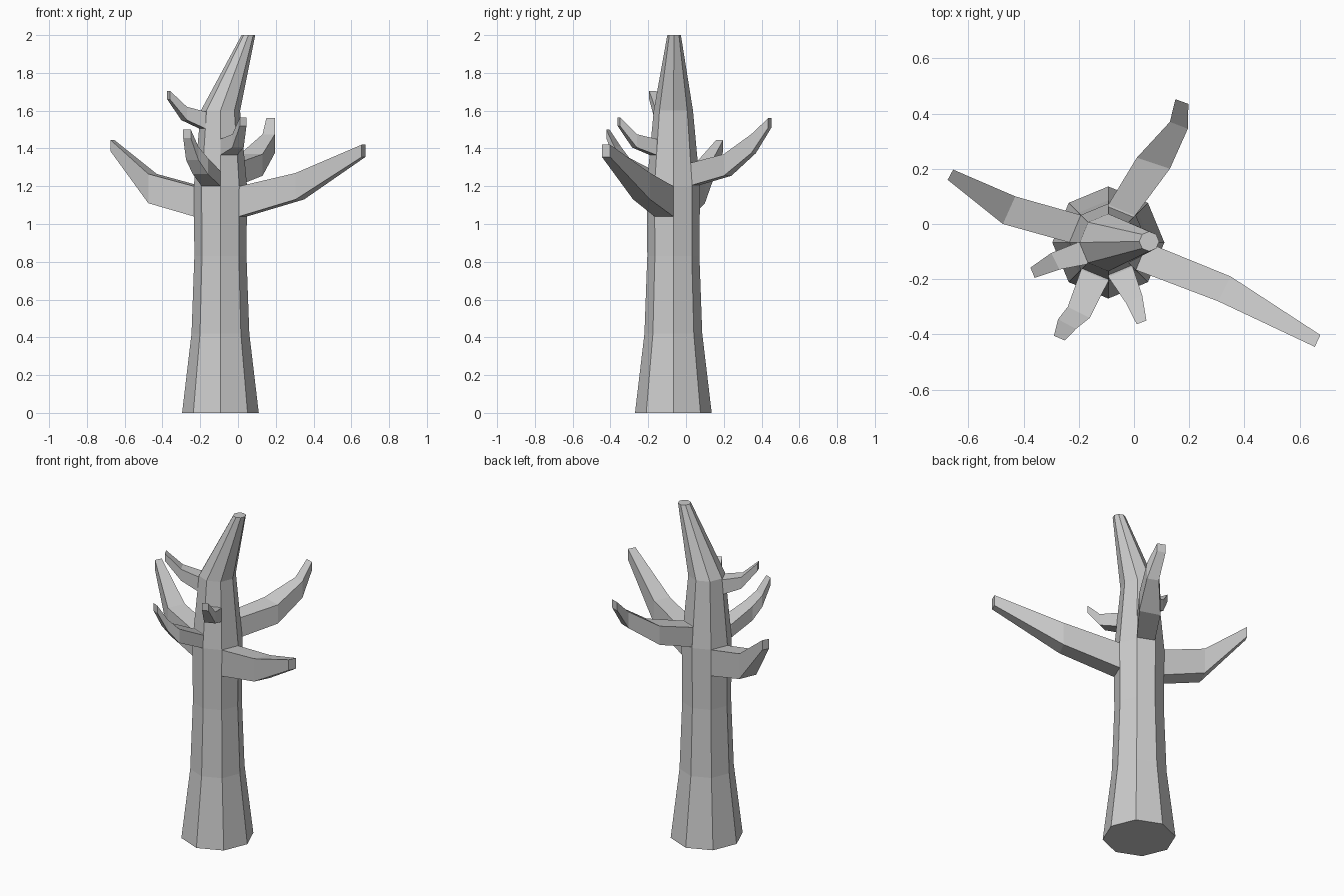
import bpy, bmesh
from math import cos, sin, pi

if "Cube" in bpy.data.objects:
    bpy.data.objects.remove(bpy.data.objects["Cube"])

CX, CY = -0.093, -0.067   # trunk axis


def loft(name, rings):
    """Skin a stack of equal-sized vertex rings and cap both ends."""
    bm = bmesh.new()
    vs = [[bm.verts.new(p) for p in r] for r in rings]
    n = len(rings[0])
    for a, b in zip(vs, vs[1:]):
        for i in range(n):
            j = (i + 1) % n
            bm.faces.new((a[i], a[j], b[j], b[i]))
    bm.faces.new(vs[0][::-1])
    bm.faces.new(vs[-1])
    bmesh.ops.recalc_face_normals(bm, faces=bm.faces)
    me = bpy.data.meshes.new(name)
    bm.to_mesh(me)
    bm.free()
    ob = bpy.data.objects.new(name, me)
    bpy.context.collection.objects.link(ob)
    return ob


def octagon(x, y, z, r):
    return [(x + r * cos(i * pi / 4), y + r * sin(i * pi / 4), z) for i in range(8)]


def branch(name, side, radius, z0, z1, sections):
    """Branch grown from one trunk side; sections are (x1, y1, x2, y2, low z, high z)."""
    a, b = side * pi / 4, (side + 1) * pi / 4

    def root(r):
        return (CX + r * cos(a), CY + r * sin(a), CX + r * cos(b), CY + r * sin(b), z0, z1)

    rings = []
    for x1, y1, x2, y2, lo, hi in [root(radius * 0.7), root(radius)] + sections:
        rings.append([(x1, y1, lo), (x2, y2, lo), (x2, y2, hi), (x1, y1, hi)])
    loft(name, rings)


# Trunk with flared foot and leaning top
trunk = [(0, .203), (.42, .153), (.83, .138), (1.2, .141), (1.6, .104)]
loft("trunk", [octagon(CX, CY, z, r) for z, r in trunk] + [octagon(.055, -.063, 2, .036)])

# Large side branches
branch("left_branch", 3, .141, 1.04, 1.20, [
    (-.43, .10, -.475, 0, 1.11, 1.265),
    (-.655, .197, -.675, .16, 1.385, 1.445)])
branch("right_branch", 7, .141, 1.04, 1.20, [
    (.305, -.28, .35, -.19, 1.13, 1.27),
    (.655, -.445, .675, -.402, 1.355, 1.42)])

# Upturned branches
branch("back_branch", 1, .137, 1.205, 1.325, [
    (.13, .20, .01, .24, 1.255, 1.37),
    (.195, .345, .13, .37, 1.375, 1.475),
    (.197, .435, .15, .452, 1.51, 1.56)])
branch("front_left_branch", 5, .14, 1.20, 1.28, [
    (-.24, -.30, -.16, -.34, 1.265, 1.35),
    (-.275, -.345, -.21, -.38, 1.34, 1.41),
    (-.29, -.405, -.25, -.422, 1.455, 1.50)])

# Small upper branches
branch("upper_left_branch", 4, .112, 1.505, 1.595, [
    (-.30, -.105, -.27, -.165, 1.55, 1.62),
    (-.375, -.158, -.36, -.195, 1.66, 1.705)])
branch("upper_front_branch", 6, .125, 1.365, 1.45, [
    (-.03, -.285, .03, -.26, 1.405, 1.475),
    (.01, -.363, .045, -.35, 1.52, 1.565)])
